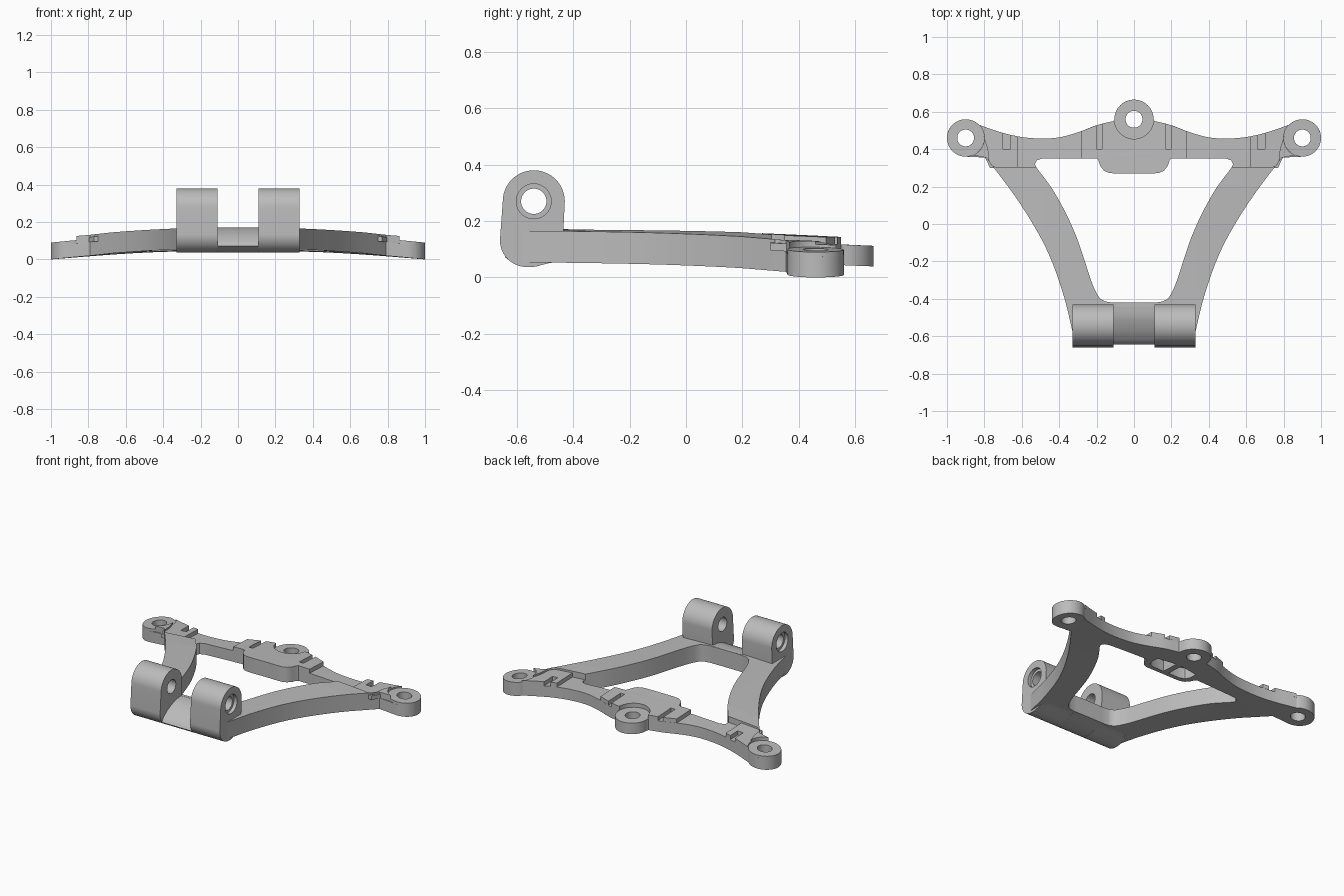
import bpy, bmesh, math
from mathutils import Vector

cube = bpy.data.objects.get("Cube")
if cube:
    bpy.data.objects.remove(cube, do_unlink=True)

grey = bpy.data.materials.new("light_grey_metal")
grey.use_nodes = True
grey.diffuse_color = (0.5, 0.5, 0.5, 1)
grey.node_tree.nodes["Principled BSDF"].inputs["Base Color"].default_value = (0.5, 0.5, 0.5, 1)


def arc(cx, cy, r, a0, a1, n=16):
    angles = [math.radians(a0 + (a1 - a0) * i / n) for i in range(n + 1)]
    return [(cx + r * math.cos(a), cy + r * math.sin(a)) for a in angles]


def circle(cx, cy, r, n=40):
    return arc(cx, cy, r, 0, 360, n)[:-1]


def smooth(points, n=6):
    """Curve passing through the points."""
    p = [Vector(q) for q in points]
    p = [2 * p[0] - p[1]] + p + [2 * p[-1] - p[-2]]
    out = []
    for a, b, c, d in zip(p, p[1:], p[2:], p[3:]):
        for i in range(n):
            t = i / n
            q = 0.5 * (2 * b + (c - a) * t + (2 * a - 5 * b + 4 * c - d) * t**2
                       + (3 * b - a - 3 * c + d) * t**3)
            out.append((q.x, q.y))
    return out + [tuple(points[-1])]


def flip(points):
    return [(-x, y) for x, y in points]


def mirrored(half):
    return half + [(-x, y) for x, y in reversed(half) if abs(x) > 1e-4]


def prism(loops, low, high):
    """Extruded outline with holes, as an editable mesh."""
    curve = bpy.data.curves.new("outline", "CURVE")
    curve.dimensions = "2D"
    curve.fill_mode = "BOTH"
    curve.extrude = (high - low) / 2
    for loop in loops:
        s = curve.splines.new("POLY")
        s.points.add(len(loop) - 1)
        for pt, (x, y) in zip(s.points, loop):
            pt.co = (x, y, 0, 1)
        s.use_cyclic_u = True
    temp = bpy.data.objects.new("outline", curve)
    bpy.context.collection.objects.link(temp)
    dg = bpy.context.evaluated_depsgraph_get()
    mesh = bpy.data.meshes.new_from_object(temp.evaluated_get(dg))
    bm = bmesh.new()
    bm.from_mesh(mesh)
    bpy.data.objects.remove(temp, do_unlink=True)
    bpy.data.curves.remove(curve)
    bpy.data.meshes.remove(mesh)
    bmesh.ops.remove_doubles(bm, verts=bm.verts, dist=1e-5)
    for v in bm.verts:
        v.co.z += (low + high) / 2
    return bm


def finish(name, bm):
    bmesh.ops.recalc_face_normals(bm, faces=bm.faces)
    mesh = bpy.data.meshes.new(name)
    bm.to_mesh(mesh)
    bm.free()
    mesh.materials.clear()
    mesh.materials.append(grey)
    for f in mesh.polygons:
        f.use_smooth = True
        f.material_index = 0
    mesh.set_sharp_from_angle(angle=math.radians(30))
    obj = bpy.data.objects.new(name, mesh)
    bpy.context.collection.objects.link(obj)


def plate(name, loops, low, high):
    """Flat layer sliced across and bent into the arched shape of the frame."""
    bm = prism(loops, low, high)
    cuts = [((i * 0.05, 0, 0), (1, 0, 0)) for i in range(-19, 20)]
    for co, no in cuts + [((0, 0.2, 0), (0, 1, 0))]:
        bmesh.ops.bisect_plane(bm, geom=bm.verts[:] + bm.edges[:] + bm.faces[:],
                               dist=1e-5, plane_co=co, plane_no=no)
    for v in bm.verts:
        x, y, t = v.co
        v.co.z = 0.06 - 0.06 * x * x - 0.045 * max(0, y - 0.2) * max(0, 1 - x * x) + t
    finish(name, bm)


def bar(name, loops, x0, x1):
    """Side profile (y, z) extruded along x."""
    bm = prism(loops, x0, x1)
    for v in bm.verts:
        v.co = (v.co.z, v.co.x, v.co.y)
    finish(name, bm)


LOW, PAD, ARM = 0.073, 0.1, 0.112
END, MID = (0.9, 0.46), (0, 0.56)

# Shared outline pieces, right half
outer = smooth([(0.325, -0.59), (0.38, -0.37), (0.47, -0.13), (0.61, 0.11), (0.79, 0.355)])
inner = smooth([(0.2, -0.37), (0.23, -0.3), (0.315, -0.05), (0.42, 0.16), (0.52, 0.3)])
back = smooth([(0.83, 0.53), (0.7, 0.487), (0.6, 0.465), (0.5, 0.457), (0.4, 0.463),
               (0.3, 0.49), (0.2, 0.528), (0.11, 0.55)])
bend = [(0, -0.42), (0.12, -0.42), (0.155, -0.414), (0.183, -0.398)]
nose = [(0.19, 0.34), (0.18, 0.31), (0.16, 0.285), (0.135, 0.273), (0.1, 0.27), (0, 0.27)]

# Lower layer of the whole frame, with bolt holes and pockets under the middle mount
outline = ([(0.3, -0.44)] + outer + arc(*END, 0.1, -90, 130, 28) + back
           + arc(*MID, 0.105, 0, 90))
opening = (bend + inner + [(0.53, 0.32), (0.52, 0.34), (0.49, 0.35), (0.2, 0.35)] + nose)
pocket = [(0.02, 0.3), (0.1, 0.3), (0.135, 0.315), (0.15, 0.345), (0.15, 0.4), (0.02, 0.42)]
end_hole = circle(*END, 0.045)
plate("frame_base", [mirrored(outline), mirrored(opening), circle(*MID, 0.045),
                     end_hole, flip(end_hole), pocket, flip(pocket)], 0, LOW)

# Raised arms, joined at the front
arms = ([(0, -0.44), (0.3, -0.44)] + outer + arc(*END, 0.1, 248, 180, 10)
        + [(0.78, 0.4), (0.775, 0.34), (0.765, 0.315), (0.74, 0.305), (0.525, 0.305)]
        + inner[::-1] + bend[::-1])
half = arms[1:-1]
plate("arms_upper", [half + flip(half)[::-1]], LOW, ARM)

# Notched pads and raised bosses at the two rear ends
end_pad = ([(0.62, 0.3), (0.77, 0.3)] + arc(*END, 0.1, 215, 134, 10)
           + [p for p in back if 0.7 < p[0] < 0.82]
           + [(0.7, 0.487), (0.7, 0.4), (0.66, 0.4), (0.66, 0.477), (0.62, 0.468)])
for side, turn in (("left", list), ("right", flip)):
    plate(side + "_end_pad", [turn(end_pad)], LOW, PAD)
    plate(side + "_end_boss", [turn(circle(*END, 0.1)), turn(end_hole)], LOW, 0.09)

# Raised middle mount with a notch on each side and a seat for the rear boss
mount = (nose[::-1] + [(0.2, 0.35), (0.28, 0.35), (0.28, 0.497), (0.2, 0.528), (0.2, 0.4),
                       (0.17, 0.4), (0.17, 0.537), (0.11, 0.55)]
         + arc(*MID, 0.105, -6, -90))
plate("middle_mount", [mirrored(mount)], LOW, PAD)

# Front pivot lugs, counterbored on the outer side
PIVOT = (-0.54, 0.27)
foot = arc(-0.565, 0.132, 0.095, 180, 270) + [(-0.535, 0.038), (-0.49, 0.05), (-0.44, 0.06)]
lug = arc(*PIVOT, 0.11, 0, 180, 28) + foot + [(-0.435, 0.165)]
for side, s in (("left", 1), ("right", -1)):
    for part, a, b, r in (("lug", 0.11, 0.305, 0.045), ("lug_rim", 0.305, 0.328, 0.062)):
        x0, x1 = sorted((s * a, s * b))
        bar(side + "_front_" + part, [lug, circle(*PIVOT, r)], x0, x1)

# Sloped bar between the lugs
slope = smooth([(-0.425, 0.172), (-0.5, 0.163), (-0.57, 0.135), (-0.62, 0.1), (-0.643, 0.072)])
bar("front_bar", [slope + [(-0.61, 0.048), (-0.565, 0.038), (-0.49, 0.05), (-0.425, 0.06)]],
    -0.11, 0.11)
